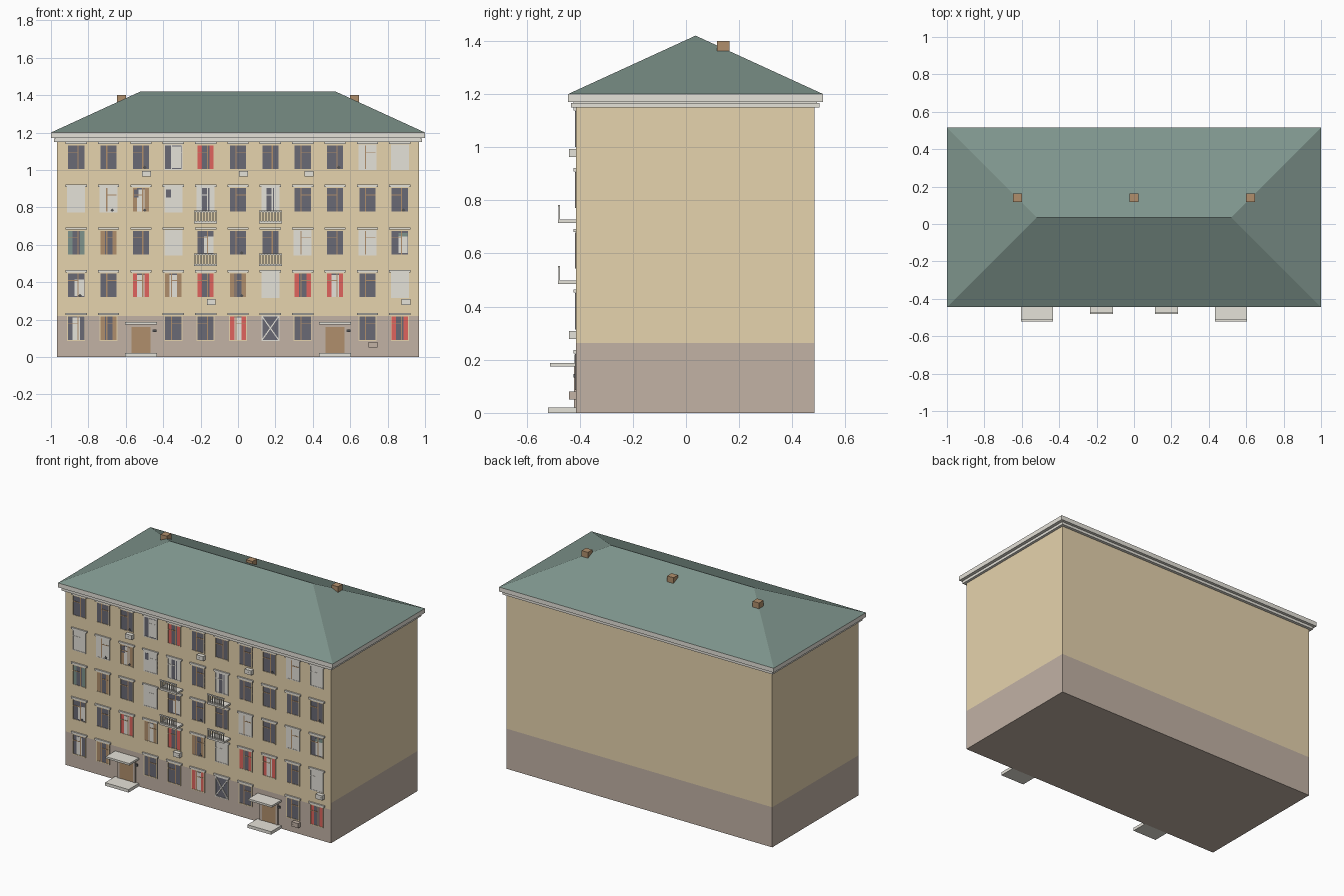
import bpy, bmesh, math
from mathutils import Matrix, Vector

if "Cube" in bpy.data.objects:
    bpy.data.objects.remove(bpy.data.objects["Cube"])


def lin(c):
    c /= 255
    return c / 12.92 if c <= 0.04045 else ((c + 0.055) / 1.055) ** 2.4


def material(name, r, g, b):
    m = bpy.data.materials.new(name)
    m.diffuse_color = (lin(r), lin(g), lin(b), 1)
    m.use_nodes = True
    m.node_tree.nodes["Principled BSDF"].inputs["Base Color"].default_value = m.diffuse_color
    return m


TAN = material("tan_plaster", 230, 211, 173)
PLINTH = material("mauve_plinth", 194, 178, 165)
GREEN = material("green_roof", 126, 148, 140)
GREY = material("light_grey", 229, 226, 217)
GLASS = material("dark_glass", 106, 106, 117)
WOOD = material("brown_wood", 176, 143, 108)
RED = material("red_curtain", 224, 100, 93)
DARK = material("dark_metal", 82, 82, 84)

F = -0.414      # front wall plane
BACK = 0.484
HX = 0.967      # half wall length
parts = {}      # (name, material) -> bmesh


def box(name, mat, x0, x1, y0, y1, z0, z1, turn=0):
    """Add a box to the named part, optionally turned about y."""
    bm = parts.setdefault((name, mat), bmesh.new())
    size = Matrix.Diagonal((x1 - x0, y1 - y0, z1 - z0, 1))
    mid = Matrix.Translation(((x0 + x1) / 2, (y0 + y1) / 2, (z0 + z1) / 2))
    bmesh.ops.create_cube(bm, size=1, matrix=mid @ Matrix.Rotation(turn, 4, 'Y') @ size)


def plate(name, mat, x0, x1, z0, z1, depth, turn=0):
    """Thin plate lying on the front wall."""
    box(name, mat, x0, x1, F - depth, F, z0, z1, turn)


def finish(name, bm, *mats):
    me = bpy.data.meshes.new(name)
    bm.to_mesh(me)
    bm.free()
    for m in mats:
        me.materials.append(m)
    ob = bpy.data.objects.new(name, me)
    bpy.context.collection.objects.link(ob)
    return ob


# Wall body, cut at the plinth heights; the front plinth is lower
bm = bmesh.new()
bmesh.ops.create_cube(bm, size=1, matrix=Matrix.Translation((0, (F + BACK) / 2, 0.58))
                      @ Matrix.Diagonal((2 * HX, BACK - F, 1.16, 1)))
for z in (0.22, 0.264):
    bmesh.ops.bisect_plane(bm, geom=bm.verts[:] + bm.edges[:] + bm.faces[:],
                           plane_co=(0, 0, z), plane_no=(0, 0, 1))
for f in bm.faces:
    limit = 0.22 if f.normal.y < -0.5 else 0.264
    f.material_index = int(f.calc_center_median().z < limit)
finish("walls", bm, TAN, PLINTH)

# Cornice in two steps with a shadow gap
box("cornice", GREY, -0.984, 0.984, -0.432, 0.503, 1.15, 1.167)
box("cornice", GREY, -0.975, 0.975, -0.424, 0.494, 1.165, 1.173)
box("cornice", GREY, -1, 1, -0.444, 0.516, 1.171, 1.2)

# Hipped roof
bm = bmesh.new()
v = [bm.verts.new(p) for p in ((-1, -0.444, 1.2), (1, -0.444, 1.2), (1, 0.516, 1.2),
                               (-1, 0.516, 1.2), (-0.52, 0.036, 1.42), (0.52, 0.036, 1.42))]
for f in ((0, 1, 5, 4), (1, 2, 5), (2, 3, 4, 5), (3, 0, 4), (3, 2, 1, 0)):
    bm.faces.new([v[i] for i in f])
finish("roof", bm, GREEN)

# Chimneys
for x in (-0.623, 0, 0.623):
    box("chimneys", WOOD, x - 0.023, x + 0.023, 0.117, 0.163, 1.345, 1.4)

# Windows: one letter per opening, ground floor first
ROWS = ["cbDddRgdDdr", "hdRBrbwrRdw", "tbdwhddwdwH", "wwNnsdsdddd", "dddlrddddww"]
SIDES = {'r': RED, 'R': RED, 'b': WOOD, 'B': WOOD, 'N': WOOD, 't': GREEN, 's': GREY}
PLANTS = {(4, 2), (4, 8), (3, 1), (3, 2), (3, 10), (1, 0), (1, 5), (2, 5)}
W, H = 0.048, 0.136


def window(row, col, kind):
    x, z = (col - 5) * 0.173, 0.086 + row * 0.2285
    top = z + H
    plate("window_glass", GLASS, x - W, x + W, z, top, 0.001)
    # curtains
    if kind in SIDES:
        for s in (-1, 1):
            a, b = sorted((x + s * 0.02, x + s * W))
            plate("curtains", SIDES[kind], a, b, z, top, 0.002)
    # blinds: left, right, bottom and top insets for each kind
    blinds = {'w': (-W, W, 0, H), 'n': (-W, W, 0, H), 'l': (-0.01, 0.04, 0.01, H - 0.01),
              'h': (-0.008, 0.042, 0.012, 0.1), 'H': (-0.008, 0.042, 0.012, 0.1)}
    for k in "RBcN":
        blinds[k] = (-0.02, 0.02, 0.006, H - 0.012)
    if kind in blinds:
        a, b, lo, hi = blinds[kind]
        plate("blinds", GREY, x + a, x + b, z + lo, z + hi, 0.002)
    if kind in "nN":
        plate("open_panes", GLASS, x - 0.038, x - 0.012, z + 0.08, top - 0.012, 0.0025)
    if kind == 'H':
        plate("curtain_top", GREEN, x - 0.008, x + 0.042, z + 0.1, z + 0.12, 0.002)
    # frame, mullion and transom
    t = 0.005
    white = kind in "wlsgn"
    mat = GREY if white else WOOD
    edge = GREY if white else TAN
    for s in (-1, 1):
        a, b = sorted((x + s * W, x + s * (W - t)))
        plate("window_frames", edge, a, b, z, top, 0.004)
    plate("window_frames", edge, x - W, x + W, z, z + t, 0.004)
    plate("window_frames", edge, x - W, x + W, top - t, top, 0.004)
    side = -1 if col % 2 else 1
    m = x + side * 0.01
    if kind == 'g':
        # crossed grille bars
        for a in (0.956, -0.956):
            plate("window_grille", GREY, x - 0.078, x + 0.078, z + H / 2 - 0.003,
                  z + H / 2 + 0.003, 0.006, a)
    else:
        mt = WOOD if kind == 'w' and col in (1, 7, 9) else mat
        plate("mullions", mt, m - 0.003, m + 0.003, z + t, top - t, 0.0035)
        a, b = sorted((m, x - side * (W - t)))
        plate("mullions", mt, a, b, z + 0.092, z + 0.097, 0.0035)
    # plants on the sill
    if (row, col) in PLANTS:
        plate("sill_plants", DARK, x + 0.013, x + 0.027, z + 0.006, z + 0.02, 0.0038, math.pi / 4)
    # lintel
    plate("lintels", GREY, x - 0.057, x + 0.057, top + 0.002, top + 0.014, 0.009)


def entrance(x):
    plate("doors", WOOD, x - 0.05, x + 0.05, 0.02, 0.16, 0.005)
    for s in (-1, 1):
        plate("door_frames", PLINTH, x + s * 0.058 - 0.008, x + s * 0.058 + 0.008, 0.02, 0.175, 0.008)
    plate("door_frames", PLINTH, x - 0.066, x + 0.066, 0.16, 0.175, 0.008)
    box("entrance_canopies", GREY, x - 0.086, x + 0.086, -0.512, F, 0.175, 0.188)
    box("entrance_steps", GREY, x - 0.086, x + 0.086, -0.52, F, 0, 0.02)
    plate("entry_panels", DARK, x + 0.062, x + 0.082, 0.133, 0.147, 0.009)


for row, kinds in enumerate(ROWS):
    for col, kind in enumerate(kinds):
        if kind == 'D':
            entrance((col - 5) * 0.173)
        else:
            window(row, col, kind)

# Balconies with front railings
for x in (-0.173, 0.173):
    for z in (0.486, 0.715):
        box("balcony_slabs", GREY, x - 0.062, x + 0.062, -0.482, F, z, z + 0.012)
        box("balcony_railings", GREY, x - 0.062, x + 0.062, -0.481, -0.474, z + 0.06, z + 0.067)
        for i in range(8):
            bx = x - 0.056 + i * 0.016
            box("balcony_railings", GREY, bx - 0.003, bx + 0.003, -0.48, -0.475, z + 0.01, z + 0.062)

# Air conditioners; the ground floor one matches the plinth
for x, z in ((-0.49, 0.964), (0.03, 0.964), (0.38, 0.964), (-0.143, 0.279), (0.897, 0.279), (0.722, 0.05)):
    mat = PLINTH if z < 0.1 else GREY
    box("air_conditioners", mat, x - 0.024, x + 0.024, -0.44, F, z, z + 0.03)
    box("air_conditioner_grilles", mat, x - 0.016, x + 0.016, -0.4405, -0.44, z + 0.013, z + 0.016)

names = [n for n, m in parts]
for (name, mat), bm in parts.items():
    full = name if names.count(name) == 1 else mat.name + "_" + name
    finish(full, bm, mat)
